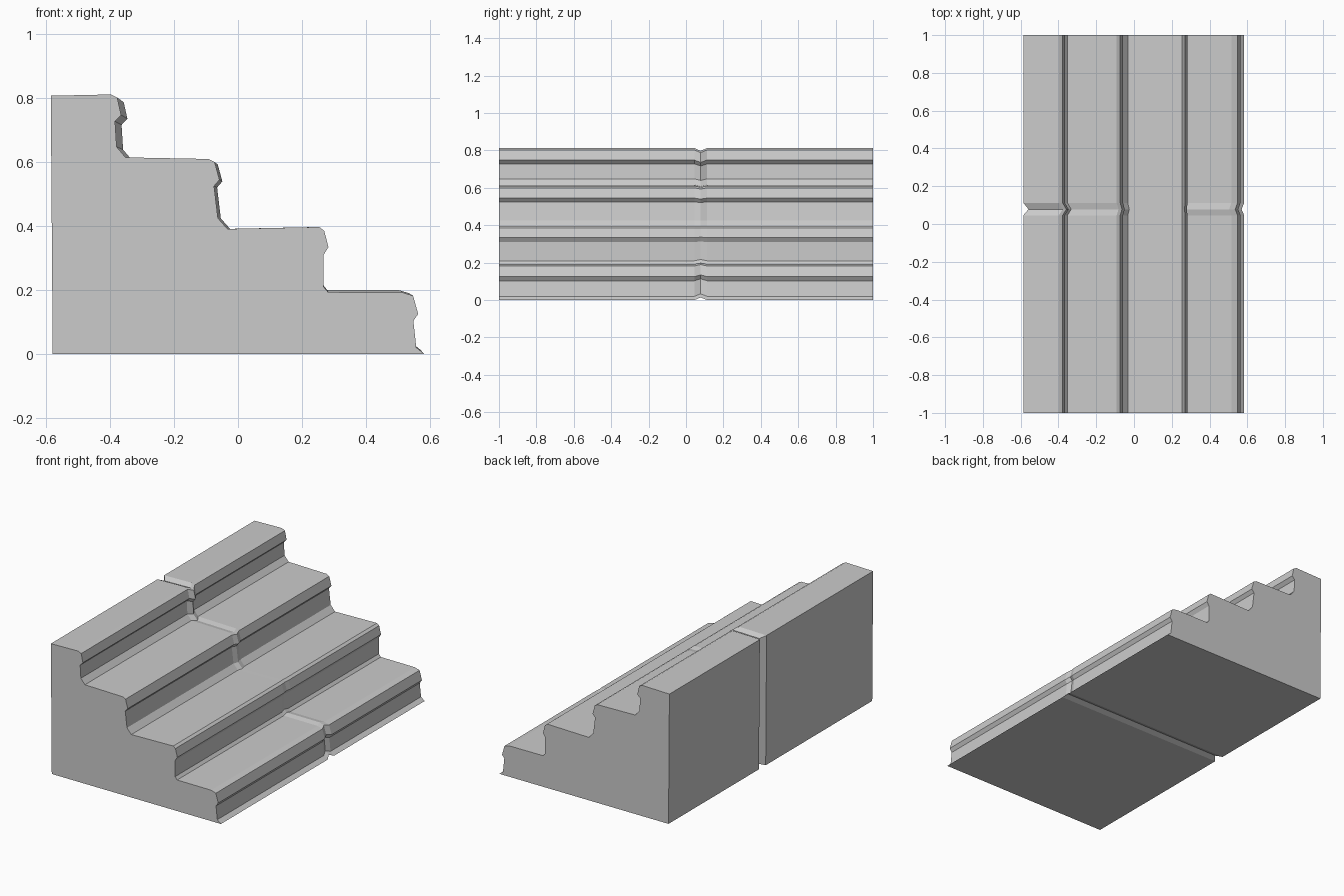
import bpy, bmesh

if "Cube" in bpy.data.objects:
    bpy.data.objects.remove(bpy.data.objects["Cube"])

# Stair side profile (x, z), clockwise from the lower back corner
PROFILE = [
    (-0.58, 0), (-0.586, 0.808),
    # top step: edge bevel, lip, undercut, riser foot
    (-0.398, 0.812), (-0.378, 0.802), (-0.366, 0.748), (-0.385, 0.728),
    (-0.38, 0.648), (-0.352, 0.615),
    # third step
    (-0.092, 0.61), (-0.073, 0.60), (-0.058, 0.545), (-0.075, 0.525),
    (-0.063, 0.425), (-0.033, 0.391),
    # second step
    (0.255, 0.397), (0.27, 0.385), (0.283, 0.334), (0.268, 0.31),
    (0.268, 0.21), (0.282, 0.193),
    # bottom step
    (0.515, 0.192), (0.548, 0.182), (0.564, 0.125), (0.549, 0.103),
    (0.558, 0.02), (0.583, 0),
]

# Sections along y; the shrunken one forms the joint groove
SECTIONS = [(-1, 1), (0.046, 1), (0.078, 0.965), (0.112, 1), (1, 1)]
CENTRE_X, CENTRE_Z = 0.2, 0.4


def ring(bm, y, scale):
    return [bm.verts.new((CENTRE_X + (x - CENTRE_X) * scale, y,
                          CENTRE_Z + (z - CENTRE_Z) * scale)) for x, z in PROFILE]


# Loft the sections and cap both ends
bm = bmesh.new()
rings = [ring(bm, y, s) for y, s in SECTIONS]
n = len(PROFILE)
for a, b in zip(rings, rings[1:]):
    for i in range(n):
        j = (i + 1) % n
        bm.faces.new((a[i], a[j], b[j], b[i]))
bm.faces.new(rings[0])
bm.faces.new(rings[-1])
bmesh.ops.recalc_face_normals(bm, faces=bm.faces)

mesh = bpy.data.meshes.new("stone_steps")
bm.to_mesh(mesh)
bm.free()
steps = bpy.data.objects.new("stone_steps", mesh)
bpy.context.collection.objects.link(steps)
